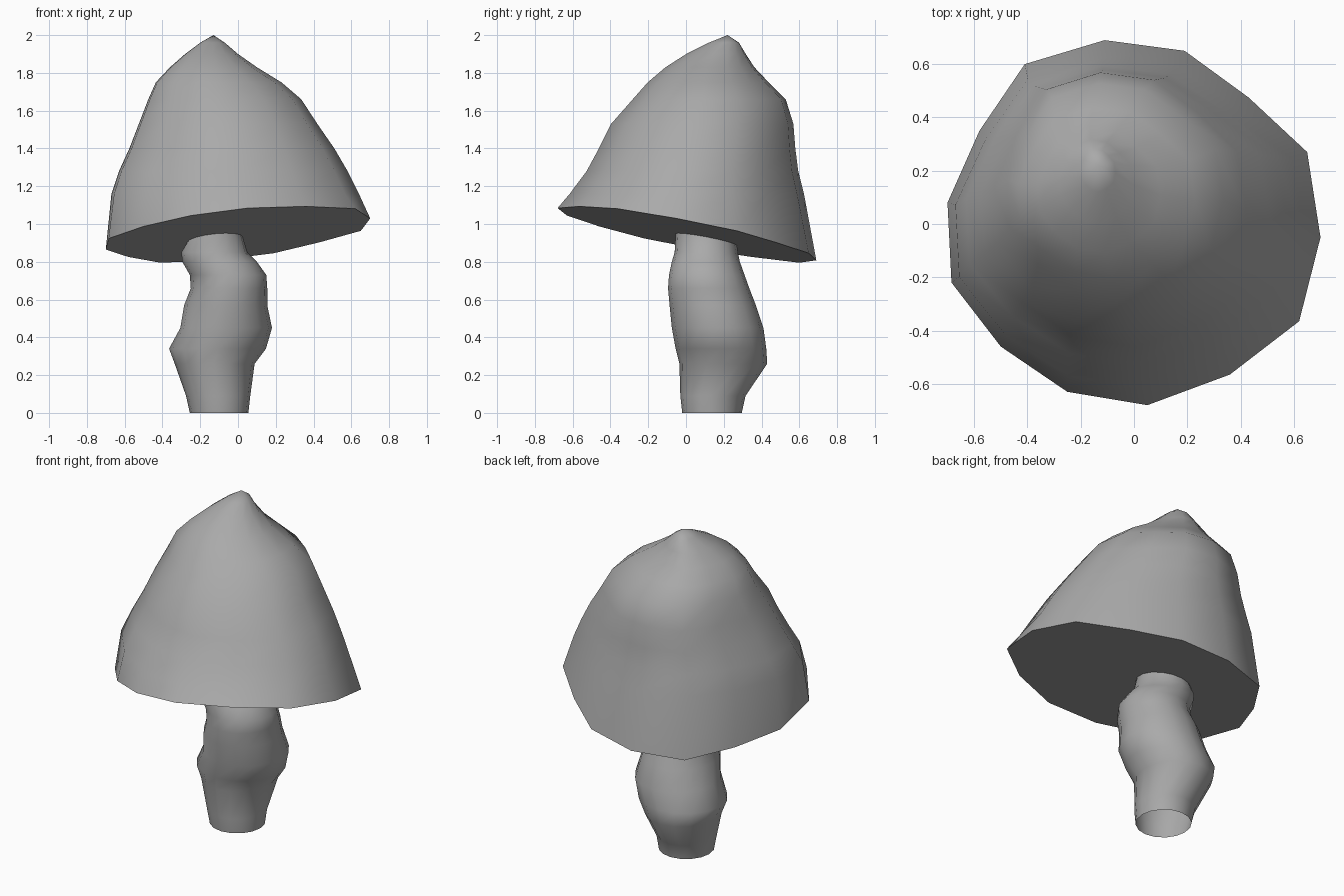
import bpy
import bmesh
from math import sin, cos, tau, radians

cube = bpy.data.objects.get("Cube")
if cube:
    bpy.data.objects.remove(cube, do_unlink=True)

grey = bpy.data.materials.new("plain grey")
grey.use_nodes = True
colour = (0.4, 0.4, 0.4, 1)
grey.diffuse_color = colour
grey.node_tree.nodes["Principled BSDF"].inputs["Base Color"].default_value = colour


def underside(x, y):
    """Height of the tilted plane that cuts off the cap."""
    return 0.95 + 0.10 * x - 0.19 * y


def fit(outline, x0, x1, y0, y1):
    """Stretch a unit outline to fill a rectangle."""
    return [((x0 + x1) / 2 + u * (x1 - x0) / 2,
             (y0 + y1) / 2 + v * (y1 - y0) / 2) for u, v in outline]


def loft(name, rings, apex=None, cap_start=False):
    """Skin a list of point rings, optionally closing either end."""
    bm = bmesh.new()
    loops = [[bm.verts.new(p) for p in ring] for ring in rings]
    n = len(loops[0])
    for low, high in zip(loops, loops[1:]):
        for i in range(n):
            j = (i + 1) % n
            bm.faces.new((low[i], low[j], high[j], high[i]))
    if apex:
        tip = bm.verts.new(apex)
        for i in range(n):
            bm.faces.new((loops[-1][i], loops[-1][(i + 1) % n], tip))
    if cap_start:
        bm.faces.new(loops[0][::-1])
    mesh = bpy.data.meshes.new(name)
    bm.to_mesh(mesh)
    bm.free()
    mesh.materials.append(grey)
    obj = bpy.data.objects.new(name, mesh)
    bpy.context.collection.objects.link(obj)
    bpy.ops.object.select_all(action="DESELECT")
    obj.select_set(True)
    bpy.context.view_layer.objects.active = obj
    bpy.ops.object.shade_smooth_by_angle(angle=radians(60))
    return obj


# Cap: irregular tilted rim, rising through level rings to an off-centre tip
rim = [(0.70, -0.05), (0.65, 0.27), (0.43, 0.475), (0.19, 0.65), (-0.11, 0.69),
       (-0.41, 0.60), (-0.58, 0.35), (-0.70, 0.08), (-0.685, -0.22), (-0.50, -0.46),
       (-0.25, -0.63), (0.05, -0.68), (0.36, -0.565), (0.62, -0.365)]
rim_unit = [(x / 0.70, y / 0.685) for x, y in rim]
# height, left, right, front, back extents
cap_levels = [
    (1.16, -0.67, 0.64, -0.62, 0.62),
    (1.28, -0.63, 0.58, -0.53, 0.59),
    (1.40, -0.575, 0.51, -0.465, 0.575),
    (1.53, -0.525, 0.42, -0.40, 0.565),
    (1.66, -0.475, 0.335, -0.285, 0.525),
    (1.75, -0.435, 0.23, -0.205, 0.435),
    (1.83, -0.36, 0.10, -0.11, 0.36),
    (1.90, -0.28, 0.0, 0.0, 0.315),
    (1.96, -0.20, -0.07, 0.12, 0.28),
]
cap_rings = [[(x, y, underside(x, y)) for x, y in rim]]
for z, *box in cap_levels:
    cap_rings.append([(x, y, z) for x, y in fit(rim_unit, *box)])
loft("mushroom_cap", cap_rings, apex=(-0.13, 0.22, 2.0), cap_start=True)

# Stem: lumpy open tube meeting the underside of the cap
circle = [(cos(tau * i / 16), sin(tau * i / 16)) for i in range(16)]
stem_levels = [
    (0.0, -0.255, 0.055, -0.02, 0.295),
    (0.09, -0.275, 0.065, -0.03, 0.315),
    (0.26, -0.335, 0.088, -0.035, 0.43),
    (0.34, -0.365, 0.148, -0.055, 0.425),
    (0.45, -0.305, 0.18, -0.075, 0.41),
    (0.57, -0.285, 0.155, -0.087, 0.37),
    (0.66, -0.25, 0.155, -0.095, 0.335),
    (0.73, -0.255, 0.15, -0.09, 0.31),
    (0.80, -0.295, 0.10, -0.075, 0.285),
    (0.85, -0.30, 0.05, -0.06, 0.275),
]
stem_rings = [[(x, y, z) for x, y in fit(circle, *box)] for z, *box in stem_levels]
stem_rings.append([(x, y, underside(x, y))
                   for x, y in fit(circle, -0.27, 0.025, -0.055, 0.27)])
loft("mushroom_stem", stem_rings)
